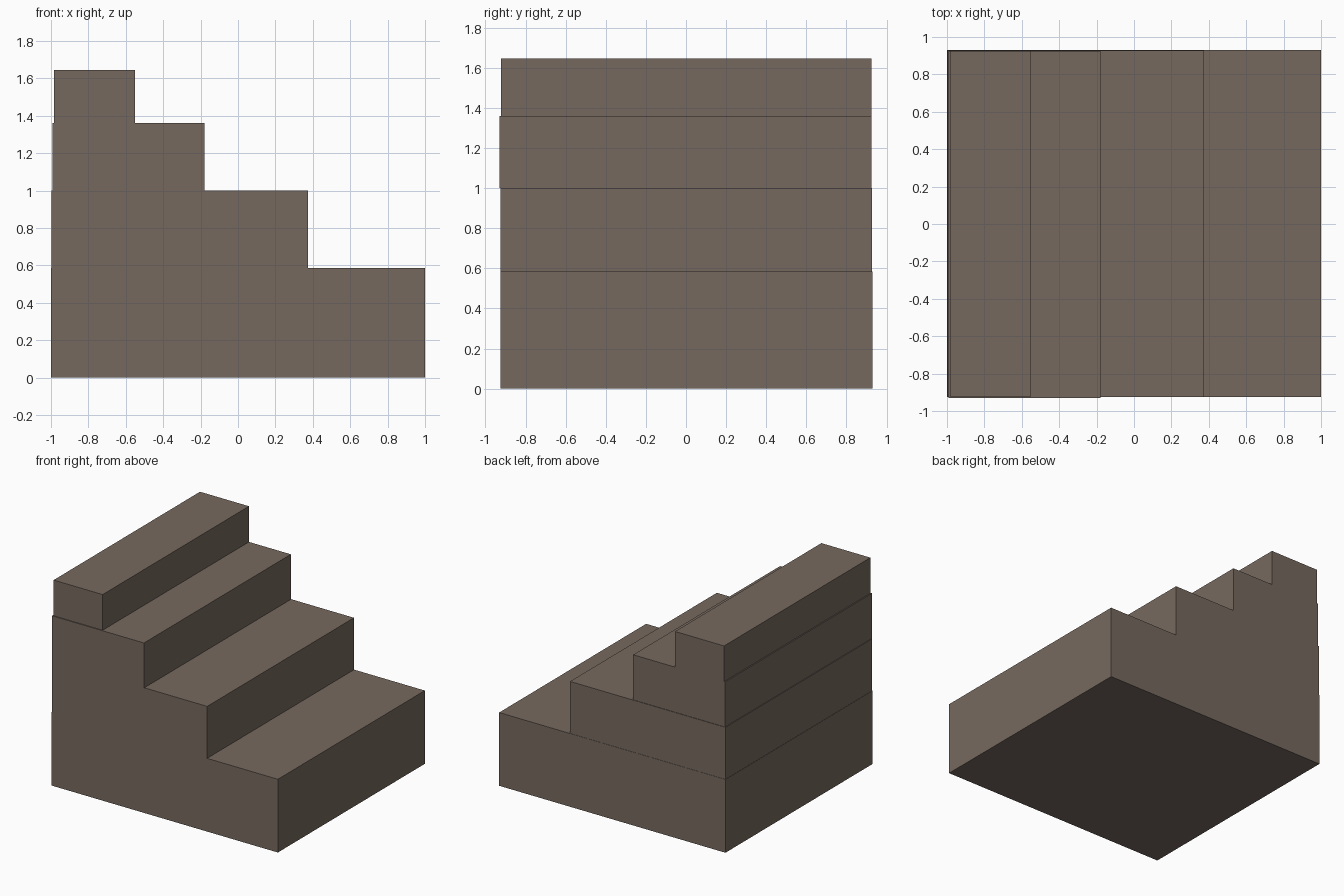
import bpy
import bmesh
from mathutils import Matrix

if "Cube" in bpy.data.objects:
    bpy.data.objects.remove(bpy.data.objects["Cube"])

# single stone colour
stone = bpy.data.materials.new("brown_stone")
stone.diffuse_color = (0.181, 0.141, 0.114, 1)
stone.use_nodes = True
stone.node_tree.nodes["Principled BSDF"].inputs["Base Color"].default_value = stone.diffuse_color


def box(name, x, y, z):
    """Axis-aligned block from (min, max) ranges."""
    ranges = (x, y, z)
    centre = [(a + b) / 2 for a, b in ranges]
    size = [b - a for a, b in ranges]
    bm = bmesh.new()
    bmesh.ops.create_cube(bm, size=1, matrix=Matrix.LocRotScale(None, None, size))
    mesh = bpy.data.meshes.new(name)
    bm.to_mesh(mesh)
    bm.free()
    mesh.materials.append(stone)
    obj = bpy.data.objects.new(name, mesh)
    obj.location = centre
    bpy.context.collection.objects.link(obj)


# four stacked slabs, each shorter than the one below
box("bottom_step", (-1.0, 1.0), (-0.925, 0.93), (0.0, 0.585))
box("second_step", (-0.998, 0.375), (-0.925, 0.928), (0.585, 1.0))
box("third_step", (-0.992, -0.18), (-0.93, 0.924), (1.0, 1.36))
box("top_step", (-0.983, -0.55), (-0.923, 0.924), (1.36, 1.645))
